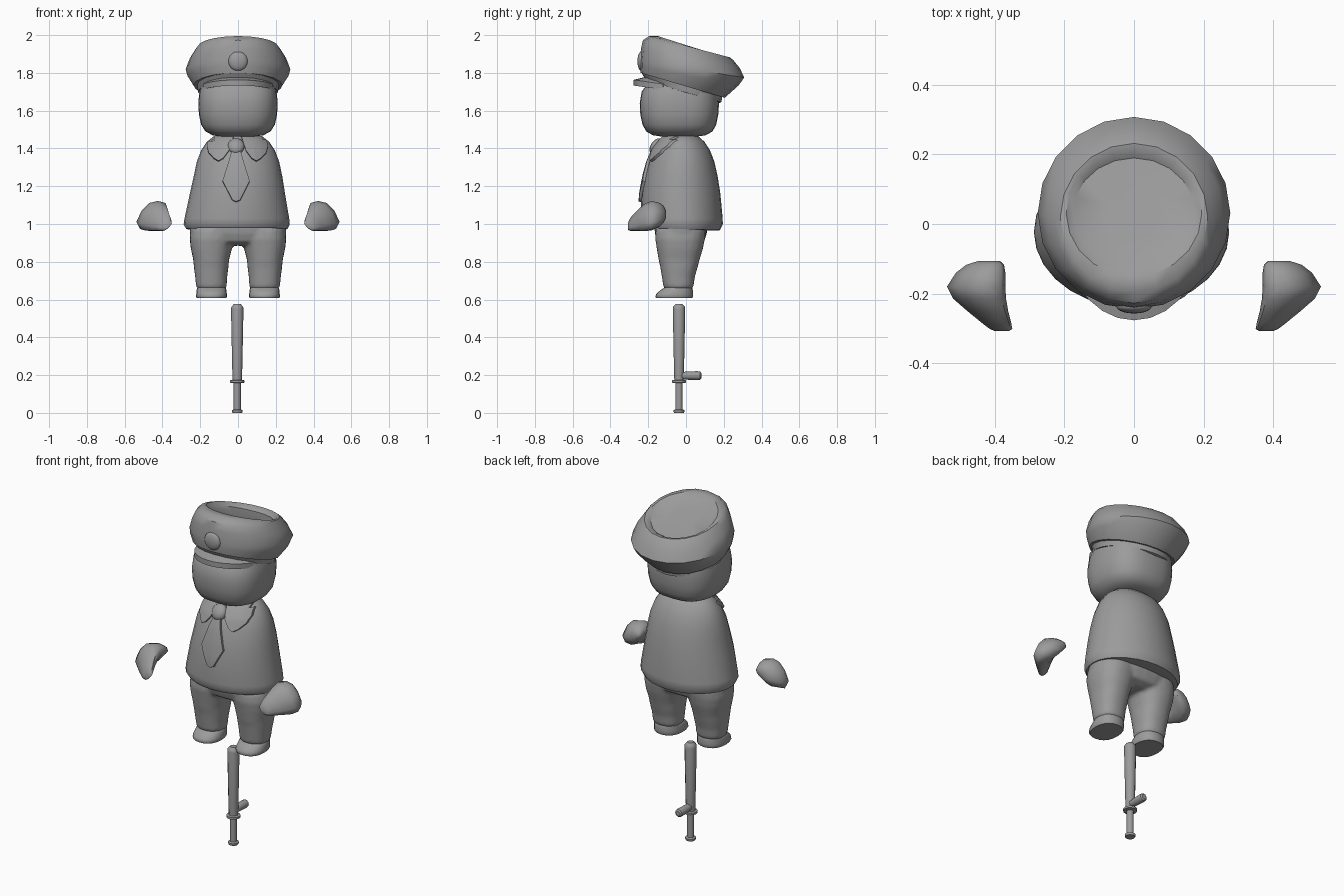
import bpy, bmesh, math
from mathutils import Vector
from mathutils.bvhtree import BVHTree

if "Cube" in bpy.data.objects:
    bpy.data.objects.remove(bpy.data.objects["Cube"])

grey = bpy.data.materials.new("plain grey")
grey.diffuse_color = (0.33, 0.33, 0.33, 1)
grey.use_nodes = True
grey.node_tree.nodes["Principled BSDF"].inputs["Base Color"].default_value = grey.diffuse_color


def finish(name, bm, angle=40):
    bmesh.ops.recalc_face_normals(bm, faces=bm.faces)
    me = bpy.data.meshes.new(name)
    bm.to_mesh(me)
    bm.free()
    me.materials.append(grey)
    ob = bpy.data.objects.new(name, me)
    bpy.context.collection.objects.link(ob)
    bpy.ops.object.select_all(action='DESELECT')
    ob.select_set(True)
    bpy.context.view_layer.objects.active = ob
    bpy.ops.object.shade_smooth_by_angle(angle=math.radians(angle))
    return ob


def skin(bm, rings):
    """Join rings of points with quads and cap both ends."""
    vs = [[bm.verts.new(p) for p in r] for r in rings]
    n = len(vs[0])
    for a, b in zip(vs, vs[1:]):
        for i in range(n):
            j = (i + 1) % n
            bm.faces.new((a[i], a[j], b[j], b[i]))
    bm.faces.new(vs[0])
    bm.faces.new(vs[-1])


def oval(cx, w, yf, zf, yb, zb, n=20, p=2.0):
    """Ring from its front point, back point and half width."""
    pts = []
    for i in range(n):
        a = 2 * math.pi * i / n
        c, s = math.cos(a), math.sin(a)
        c = math.copysign(abs(c) ** (2 / p), c)
        t = math.copysign(abs(s) ** (2 / p), s) / 2 + 0.5
        pts.append((cx + w * c, yf + (yb - yf) * t, zf + (zb - zf) * t))
    return pts


def flat(cx, w, yf, yb, z, **k):
    return oval(cx, w, yf, z, yb, z, **k)


# head: soft rounded block
bm = bmesh.new()
skin(bm, [flat(0, w, f, b, z, n=28, p=2.6) for w, f, b, z in [
    (.09, -.13, .06, 1.463), (.135, -.175, .105, 1.47), (.172, -.21, .14, 1.49),
    (.195, -.23, .16, 1.525), (.207, -.242, .171, 1.58), (.21, -.245, .175, 1.64),
    (.205, -.235, .172, 1.70), (.19, -.2, .16, 1.75)]])
finish("head", bm)

# cap: tilted band and crown with a dished top
bm = bmesh.new()
skin(bm, [oval(0, *r) for r in [
    (.195, -.2, 1.755, .175, 1.64), (.212, -.21, 1.755, .187, 1.645),
    (.216, -.235, 1.80, .192, 1.672), (.235, -.24, 1.80, .205, 1.668),
    (.268, -.245, 1.835, .28, 1.735), (.277, -.245, 1.865, .308, 1.775),
    (.255, -.238, 1.93, .285, 1.825), (.228, -.228, 1.973, .25, 1.868),
    (.212, -.195, 1.995, .232, 1.882), (.195, -.15, 1.995, .212, 1.88),
    (.175, -.125, 1.975, .19, 1.868), (.08, -.04, 1.945, .10, 1.893)]])
finish("cap", bm)

# visor: curved slab along the front of the band
bm = bmesh.new()
rows = []
for i in range(11):
    a = math.radians(-68 + 136 * i / 10)
    s, c = math.sin(a), math.cos(a)
    drop = .035 * (1 - c)
    rows.append([(.17 * s, -.03 - .16 * c, 1.785 - drop), (.2 * s, -.03 - .247 * c, 1.763 - drop),
                 (.2 * s, -.03 - .247 * c, 1.733 - drop), (.17 * s, -.03 - .16 * c, 1.735 - drop)])
skin(bm, rows)
finish("visor", bm, 30)

# badge: flattened ball on the cap front
bm = bmesh.new()
bmesh.ops.create_uvsphere(bm, u_segments=20, v_segments=10, radius=.051)
for v in bm.verts:
    v.co = (v.co.x, v.co.y * .4 - .237, v.co.z + 1.862)
finish("badge", bm)

# jacket body: flared bell
bm = bmesh.new()
skin(bm, [oval(cx, *r, n=28) for cx, *r in [
    (-.005, .235, -.2, .985, .14, .965), (-.006, .268, -.228, .98, .18, .967),
    (-.007, .281, -.24, .998, .195, 1.0), (-.006, .277, -.241, 1.03, .194, 1.03),
    (-.003, .252, -.235, 1.16, .182, 1.16), (0, .235, -.218, 1.25, .168, 1.25),
    (0, .218, -.196, 1.33, .15, 1.33), (0, .195, -.17, 1.39, .127, 1.39),
    (0, .165, -.135, 1.435, .098, 1.435), (0, .13, -.105, 1.463, .066, 1.463),
    (0, .07, -.06, 1.48, .03, 1.48)]])
surface = BVHTree.FromBMesh(bm)
finish("jacket", bm)


def plate(name, outline, lift, thick):
    """Flat outline wrapped onto the jacket front."""
    bm = bmesh.new()
    f = bm.faces.new([bm.verts.new((x, -1, z)) for x, z in outline])
    bmesh.ops.poke(bm, faces=[f])
    bmesh.ops.subdivide_edges(bm, edges=bm.edges[:], cuts=3, use_grid_fill=True)
    for v in bm.verts:
        hit = surface.ray_cast(v.co, Vector((0, 1, 0)))[0]
        if hit is None:
            hit = surface.find_nearest((v.co.x, -.1, v.co.z))[0]
        v.co = hit + Vector((0, -lift, lift * .3))
    # extrude inwards for thickness
    ext = bmesh.ops.extrude_face_region(bm, geom=bm.faces[:])
    for v in ext["geom"]:
        if isinstance(v, bmesh.types.BMVert):
            v.co += Vector((0, thick, -thick * .3))
    return finish(name, bm)


# collar flaps
for side, tag in ((-1, "right"), (1, "left")):
    flap = [(.02, 1.462), (.09, 1.47), (.15, 1.455), (.162, 1.41), (.153, 1.375),
            (.125, 1.345), (.1, 1.33), (.075, 1.345), (.045, 1.385)]
    plate("collar_" + tag, [(side * x - .003, z) for x, z in flap], .016, .024)

# tie blade and knot
plate("tie", [(-.033, 1.385), (.013, 1.385), (.035, 1.31), (.062, 1.225), (.012, 1.125),
              (-.01, 1.115), (-.03, 1.125), (-.082, 1.225), (-.055, 1.31)], .014, .022)
bm = bmesh.new()
bmesh.ops.create_uvsphere(bm, u_segments=14, v_segments=9, radius=1)
for v in bm.verts:
    v.co = (v.co.x * .045 - .01, v.co.y * .032 - .158 + v.co.z * .016, v.co.z * .042 + 1.412)
finish("tie_knot", bm)

# trousers: pelvis and two tapering legs fused together
bm = bmesh.new()
skin(bm, [flat(0, w, f, b, z, n=28, p=2.3) for w, f, b, z in [
    (.1, -.1, .05, .885), (.21, -.15, .095, .905), (.255, -.165, .11, .95), (.26, -.17, .118, 1.02)]])
for s in (-1, 1):
    skin(bm, [flat(s * cx, w, f, b, z, n=24, p=2.3) for cx, w, f, b, z in [
        (.14, .072, -.11, .03, .655), (.141, .081, -.12, .04, .67), (.142, .085, -.128, .047, .72),
        (.142, .091, -.135, .06, .765), (.142, .095, -.145, .072, .81), (.141, .109, -.155, .09, .87),
        (.137, .119, -.163, .1, .92), (.13, .12, -.16, .105, .97)]])
trousers = finish("trousers", bm)
m = trousers.modifiers.new("fuse", 'REMESH')
m.mode, m.voxel_size, m.use_smooth_shade = 'VOXEL', .01, True
m = trousers.modifiers.new("soften", 'SMOOTH')
m.iterations = 4

# shoes
for s, tag in ((-1, "right"), (1, "left")):
    bm = bmesh.new()
    skin(bm, [flat(s * .14, w, f, b, z, n=20, p=2.3) for w, f, b, z in [
        (.077, -.157, .032, .607), (.082, -.162, .037, .615), (.081, -.158, .037, .63),
        (.079, -.135, .036, .65), (.074, -.108, .032, .668), (.06, -.09, .02, .675)]])
    finish("shoe_" + tag, bm, 50)

# cupped mitten hands: stations along y, section hollow on the palm side
section = [(0, .28), (.16, .66), (.4, .93), (.68, 1), (.92, .93), (1, .68),
           (.86, .45), (.66, .2), (.4, 0), (.12, .04)]
for s, tag in ((-1, "right"), (1, "left")):
    bm = bmesh.new()
    skin(bm, [[(s * (xo + (xi - xo) * u), y, z0 + (z1 - z0) * w) for u, w in section]
              for y, xo, xi, z0, z1 in [
        (-.107, .45, .385, 1.03, 1.075), (-.117, .482, .374, 1.01, 1.095), (-.14, .512, .37, .985, 1.112),
        (-.18, .538, .37, .967, 1.122), (-.215, .52, .368, .962, 1.11), (-.25, .48, .362, .962, 1.08),
        (-.285, .437, .353, .963, 1.045), (-.302, .415, .35, .965, 1.02), (-.308, .4, .36, .972, 1.0)]])
    finish("hand_" + tag, bm, 60)

# baton: turned shaft with guard and butt rings
bm = bmesh.new()
skin(bm, [flat(-.004, r, -.037 - r, -.037 + r, z, n=12) for r, z in [
    (.026, 0), (.029, .006), (.029, .014), (.019, .019), (.019, .157), (.038, .16), (.038, .172),
    (.025, .175), (.027, .25), (.033, .55), (.031, .562), (.018, .576)]])
finish("baton", bm, 35)

# baton side grip
bm = bmesh.new()
skin(bm, [[(-.004 + r * math.cos(a * math.pi / 6), y, .197 + r * math.sin(a * math.pi / 6))
           for a in range(12)] for y, r in [(-.04, .019), (.0, .021), (.06, .024), (.075, .022), (.081, .014)]])
finish("baton_grip", bm, 35)
